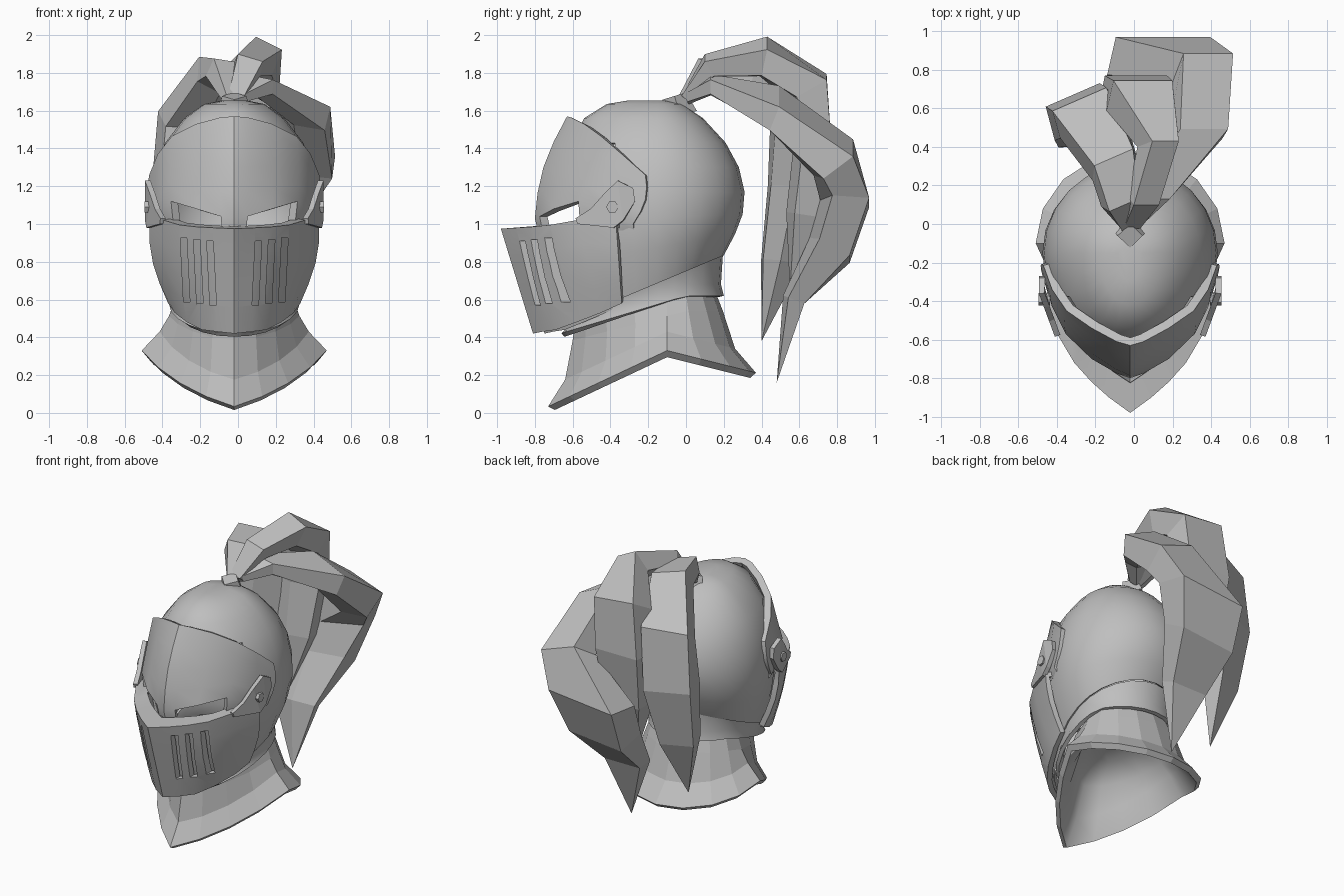
import bpy, bmesh, math
from mathutils import Vector

if "Cube" in bpy.data.objects:
    bpy.data.objects.remove(bpy.data.objects["Cube"])

X0 = -0.02  # helmet centre line

steel = bpy.data.materials.new("steel_grey")
steel.use_nodes = True
GREY = (0.52, 0.52, 0.52, 1)
steel.diffuse_color = GREY
steel.node_tree.nodes["Principled BSDF"].inputs["Base Color"].default_value = GREY


def finish(ob, smooth=None):
    """Apply modifiers and set the shading."""
    bpy.ops.object.select_all(action='DESELECT')
    ob.select_set(True)
    bpy.context.view_layer.objects.active = ob
    bpy.ops.object.convert(target='MESH')
    if smooth:
        bpy.ops.object.shade_smooth_by_angle(angle=math.radians(smooth))


def loft(name, rows, closed=False, caps=(), thick=0, skip=None, offset=X0):
    """Join rows of points into a sheet or tube."""
    bm = bmesh.new()
    grid = [[bm.verts.new((p[0] + offset, p[1], p[2])) for p in r] for r in rows]
    n = len(rows[0])
    for r in range(len(rows) - 1):
        for c in range(n if closed else n - 1):
            if skip and skip(r, c):
                continue
            d = (c + 1) % n
            bm.faces.new((grid[r][c], grid[r][d], grid[r + 1][d], grid[r + 1][c]))
    for i in caps:
        bm.faces.new(grid[i])
    bmesh.ops.remove_doubles(bm, verts=bm.verts, dist=0.0005)
    bmesh.ops.recalc_face_normals(bm, faces=bm.faces)
    mid = sum((v.co for v in bm.verts), Vector()) / len(bm.verts)
    mid.y += 0.2 * (not closed)
    if sum(f.normal.dot(f.calc_center_median() - mid) for f in bm.faces) < 0:
        bmesh.ops.reverse_faces(bm, faces=bm.faces)
    me = bpy.data.meshes.new(name)
    bm.to_mesh(me)
    bm.free()
    ob = bpy.data.objects.new(name, me)
    bpy.context.collection.objects.link(ob)
    me.materials.append(steel)
    if thick:
        m = ob.modifiers.new("thickness", 'SOLIDIFY')
        m.thickness, m.offset = thick, -1
    return ob


def ring(height, front, back, w, point=0.0, n=24, yc=-0.15):
    """Egg-shaped ring; point sharpens the front, height gives z from y."""
    pts = []
    for i in range(n):
        t = 2 * math.pi * i / n
        x, c = math.sin(t), math.cos(t)
        if c > 0:
            s = math.asin(min(1, abs(x))) / (math.pi / 2)
            x = math.copysign(abs(x) * (1 - point) + s * point, x)
            c = c * (1 - point) + (1 - s) * point
        y = yc - c * (yc - front if c > 0 else back - yc)
        pts.append((w * x, y, height(y)))
    return pts


def tilt(z, slope=0.0):
    return lambda y: z + slope * y


def drop(z, slope):
    """Level at the back, falling towards the front."""
    return lambda y: z + slope * min(0, y)


def mirrored(half):
    return [(-x, y, z) for x, y, z in half[:0:-1]] + list(half)


def blend(top, bottom, v, bulge, push):
    """Row between two edges, swelling forward at the centre and back at the sides."""
    s = math.sin(math.pi * v)
    row = []
    for a, b in zip(top, bottom):
        x, y, z = Vector(a).lerp(Vector(b), v)
        row.append((x * (1 + bulge * s), y - push * s * (1 - 4 * x), z))
    return row


# Skull dome, open at the face
dome = [(1.655, 0, -0.30, -0.12, 0.06), (1.635, 0, -0.42, -0.02, 0.16),
        (1.56, 0, -0.54, 0.09, 0.265), (1.43, 0, -0.60, 0.21, 0.365),
        (1.30, 0, -0.63, 0.28, 0.42), (1.17, 0, -0.66, 0.31, 0.447),
        (1.04, 0.04, -0.66, 0.30, 0.455), (0.90, 0.18, -0.64, 0.26, 0.43),
        (0.75, 0.42, -0.60, 0.20, 0.36)]
rows = [ring(tilt(z, s), f, b, w) for z, s, f, b, w in dome]


def face_gap(r, c):
    p, q = rows[r][c], rows[r + 1][(c + 1) % len(rows[r])]
    return r >= 3 and (p[1] + q[1]) / 2 < -0.42


finish(loft("skull_dome", rows, True, caps=(0,), thick=0.02, skip=face_gap), 40)

# Neck band under the dome
band = [ring(tilt(0.75, 0.42), -0.60, 0.195, 0.35), ring(drop(0.68, 0.36), -0.62, 0.185, 0.335),
        ring(drop(0.62, 0.30), -0.66, 0.20, 0.345)]
finish(loft("neck_band", band, True, thick=0.025), 40)


# Flared collar with a pointed front, and its smooth lining
def hem(y):
    return 0.33 + (y + 0.1) * (0.47 if y < -0.1 else -0.25)


def collar_ring(height, front, back, w, point):
    return ring(height, front, back, w, point, 16, -0.1)


rim = collar_ring(lambda y: hem(y) - 0.035, -0.695, 0.34, 0.46, 0.6)
collar = [collar_ring(drop(0.63, 0.28), -0.59, 0.16, 0.315, 0.2),
          collar_ring(drop(0.54, 0.26), -0.60, 0.195, 0.345, 0.35),
          collar_ring(lambda y: hem(y) + 0.1, -0.64, 0.26, 0.395, 0.5),
          collar_ring(hem, -0.73, 0.37, 0.49, 0.6), rim]
finish(loft("collar", collar, True))
lining = [rim, collar_ring(lambda y: hem(y) + 0.09, -0.60, 0.22, 0.36, 0.5),
          collar_ring(tilt(0.5, 0.2), -0.52, 0.15, 0.29, 0.3),
          collar_ring(tilt(0.58, 0.2), -0.36, 0.02, 0.14, 0)]
finish(loft("collar_lining", lining, True, caps=(3,)), 80)

# Brow plate with two eye slits
brow_top = [(0, -0.63, 1.57), (0.07, -0.61, 1.565), (0.2, -0.54, 1.53),
            (0.33, -0.45, 1.465), (0.405, -0.34, 1.37), (0.45, -0.215, 1.26)]
slit_top = [(0, -0.80, 1.03), (0.07, -0.775, 1.04), (0.2, -0.70, 1.08),
            (0.335, -0.57, 1.12), (0.405, -0.43, 1.05), (0.452, -0.28, 1.0)]
brow = [blend(brow_top, slit_top, v / 4, 0.03, 0.04) for v in range(5)]
brow.append([(x * 0.95, y * 0.98, 0.965) for x, y, z in slit_top])
finish(loft("brow_plate", [mirrored(r) for r in brow], thick=0.045,
            skip=lambda r, c: r == 4 and c in (2, 3, 6, 7)), 28)

# Chin visor with a flat lip, breathing slots and an inner plate
lip = [(0, -0.98, 0.975), (0.11, -0.90, 0.98), (0.2, -0.82, 0.985),
       (0.29, -0.72, 0.995), (0.373, -0.58, 1.02), (0.45, -0.37, 1.0)]
chin = [(0, -0.81, 0.42), (0.09, -0.76, 0.43), (0.17, -0.69, 0.44),
        (0.25, -0.58, 0.48), (0.315, -0.45, 0.53), (0.35, -0.34, 0.58)]
plate = [blend(lip, chin, v / 4, 0.075, 0) for v in range(5)]
flange = [(x * 0.88, -0.2 + (y + 0.2) * 0.8, z + 0.012) for x, y, z in lip]
visor = loft("chin_visor", [mirrored(r) for r in [flange] + plate], thick=0.035)
inner = [mirrored([(x * 0.88, -0.2 + (y + 0.2) * 0.9, z) for x, y, z in r]) for r in plate]
finish(loft("visor_inner_plate", inner), 40)
cutters = []
for side in (-1, 1):
    for x in (0.12, 0.19, 0.26):
        bpy.ops.mesh.primitive_cube_add(size=1, location=(X0 + side * x, -0.75, 0.74 + 0.12 * (x - 0.12)))
        cut = bpy.context.object
        cut.name = "slot_cutter"
        cut.scale = (0.034, 0.6, 0.34)
        cut.rotation_euler.y = side * 0.05
        cut.hide_render = True
        cutters.append(cut)
        m = visor.modifiers.new("slot", 'BOOLEAN')
        m.operation, m.object, m.solver = 'DIFFERENCE', cut, 'EXACT'
finish(visor, 28)
for cut in cutters:
    bpy.data.objects.remove(cut)

# Pivot arms and bolts on both sides
arm_upper = [(-0.58, 1.03), (-0.50, 1.08), (-0.43, 1.16), (-0.36, 1.23), (-0.28, 1.19)]
arm_lower = [(-0.57, 1.0), (-0.47, 0.99), (-0.38, 0.98), (-0.33, 1.02), (-0.27, 1.12)]
for side, label in ((1, "left"), (-1, "right")):
    strips = [[(side * (0.458 - 0.37 * max(0, -0.36 - y)), y, z) for y, z in edge]
              for edge in (arm_upper, arm_lower)]
    arm = loft(label + "_pivot_arm", strips)
    m = arm.modifiers.new("thickness", 'SOLIDIFY')
    m.thickness, m.offset = 0.03, 0
    finish(arm)
    bpy.ops.mesh.primitive_cylinder_add(vertices=6, radius=0.033, depth=0.06,
                                        location=(X0 + side * 0.445, -0.39, 1.09),
                                        rotation=(0, math.pi / 2, 0))
    bolt = bpy.context.object
    bolt.name = label + "_pivot_bolt"
    bolt.data.materials.append(steel)

# Plume socket on the crown
bpy.ops.mesh.primitive_cone_add(vertices=4, radius1=0.09, radius2=0.065, depth=0.11,
                                location=(X0, -0.045, 1.625), rotation=(0.3, 0, 0))
bpy.context.object.name = "plume_socket"
bpy.context.object.data.materials.append(steel)


# Plume locks: faceted tapering tubes; each section has a centre, half width,
# half thickness and sideways lean
def lock(name, heading, path):
    pts = [Vector(p[:3]) for p in path]
    rows = []
    for i, (*_, w, t, lean) in enumerate(path):
        side = Vector((*heading, lean)).normalized()
        along = pts[min(i + 1, len(pts) - 1)] - pts[max(i - 1, 0)]
        out = side.cross(along).normalized()
        if out.z < 0 and i < 3:
            out = -out
        rows.append([pts[i] + side * w * a + out * t * b
                     for a, b in ((-0.85, 1), (0.85, 1), (1, -0.5), (0, -1), (-1, -0.5))])
    finish(loft(name, rows, True, caps=(0,), offset=0))


lock("plume_right_lock", (0.92, 0.4),
     [(-0.03, 0, 1.66, 0.05, 0.03, 0), (-0.07, 0.12, 1.80, 0.1, 0.07, -0.15),
      (-0.1, 0.3, 1.78, 0.13, 0.1, -0.15), (-0.24, 0.56, 1.56, 0.18, 0.11, 0.1),
      (-0.27, 0.56, 1.2, 0.18, 0.12, 0), (-0.29, 0.49, 0.8, 0.13, 0.09, 0),
      (-0.3, 0.4, 0.38, 0, 0, 0)])
lock("plume_middle_lock", (1, 0),
     [(-0.01, 0, 1.66, 0.05, 0.03, 0), (0.05, 0.13, 1.83, 0.08, 0.06, -0.3),
      (0.12, 0.41, 1.87, 0.09, 0.1, -0.5), (0.04, 0.64, 1.72, 0.18, 0.12, -0.1),
      (0.01, 0.67, 1.42, 0.19, 0.1, 0), (0, 0.62, 1.05, 0.15, 0.09, 0),
      (0, 0.55, 0.64, 0, 0, 0)])
lock("plume_left_lock", (1, 0),
     [(-0.01, 0, 1.66, 0.05, 0.03, 0), (0.1, 0.13, 1.73, 0.09, 0.05, -0.2),
      (0.33, 0.46, 1.6, 0.16, 0.09, -0.45), (0.36, 0.78, 1.33, 0.16, 0.13, -0.35),
      (0.15, 0.84, 1.12, 0.29, 0.13, 0.1), (0.1, 0.76, 0.87, 0.24, 0.12, 0.1),
      (0.06, 0.57, 0.6, 0.16, 0.06, 0), (0.09, 0.48, 0.16, 0, 0, 0)])
